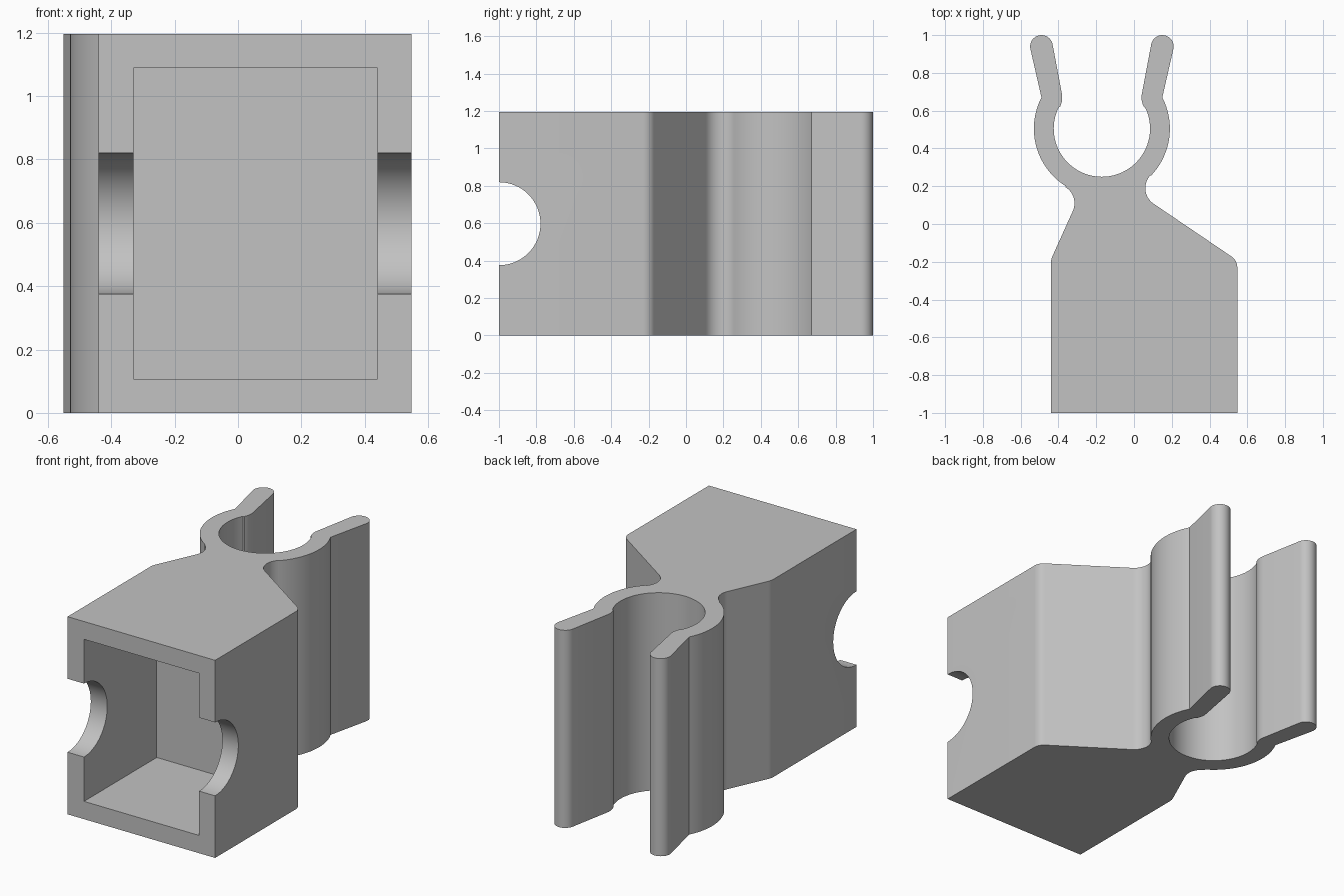
import bpy, bmesh
from math import cos, sin, radians
from mathutils import Matrix

HEIGHT = 1.195
AXIS = -0.17          # symmetry line of the clip jaws
CLIP = (AXIS, 0.505)  # centre of the gripped rod

if "Cube" in bpy.data.objects:
    bpy.data.objects.remove(bpy.data.objects["Cube"], do_unlink=True)

grey = bpy.data.materials.new("plain grey")
grey.use_nodes = True
colour = (0.54, 0.54, 0.54, 1)
grey.diffuse_color = colour
grey.node_tree.nodes["Principled BSDF"].inputs["Base Color"].default_value = colour


def arc(centre, radius, start, end, steps):
    """Points along an arc, angles in degrees."""
    angles = [radians(start + (end - start) * i / steps) for i in range(steps + 1)]
    return [(centre[0] + radius * cos(a), centre[1] + radius * sin(a)) for a in angles]


def jaw(root_angle):
    """Left jaw from its root, round the outside, over the tip, to the inner bend."""
    outer = arc(CLIP, 0.36, root_angle, 152.7, 24)
    tip = arc((-0.49, 0.94), 0.06, 193, 13, 16)
    bend = arc(outer[-1], 0.11, 13, -27, 8)
    return outer + tip + bend


def add_object(name, bm):
    bmesh.ops.recalc_face_normals(bm, faces=bm.faces)
    mesh = bpy.data.meshes.new(name)
    bm.to_mesh(mesh)
    bm.free()
    mesh.materials.append(grey)
    obj = bpy.data.objects.new(name, mesh)
    bpy.context.collection.objects.link(obj)
    return obj


def cut(target, cutter):
    mod = target.modifiers.new(cutter.name, "BOOLEAN")
    mod.operation, mod.solver, mod.object = "DIFFERENCE", "EXACT", cutter
    bpy.context.view_layer.objects.active = target
    bpy.ops.object.modifier_apply(modifier=mod.name)
    bpy.data.objects.remove(cutter, do_unlink=True)


# Outline: socket body, necks, two jaws and the round seat between them
outline = [(0.547, -1), (-0.44, -1)]
outline += arc((-0.34, -0.21), 0.10, 180, 156, 5)
outline += arc((-0.415, 0.11), 0.10, -24, 58, 14)
outline += jaw(238)
outline += arc(CLIP, 0.255, 154, 386, 56)
outline += [(2 * AXIS - x, y) for x, y in reversed(jaw(224))]
outline += arc((0.16, 0.19), 0.10, 136, 237, 14)
outline += arc((0.477, -0.23), 0.07, 57, 0, 8)

bm = bmesh.new()
face = bm.faces.new([bm.verts.new((x, y, 0)) for x, y in outline])
extruded = bmesh.ops.extrude_face_region(bm, geom=[face])["geom"]
bmesh.ops.translate(bm, vec=(0, 0, HEIGHT),
                    verts=[v for v in extruded if isinstance(v, bmesh.types.BMVert)])
clip = add_object("clip_with_socket", bm)

# Rectangular socket, open at the front
bm = bmesh.new()
bmesh.ops.create_cube(bm, size=1, matrix=Matrix.Translation((0.055, -0.805, HEIGHT / 2))
                      @ Matrix.Diagonal((0.77, 1.0, 0.98, 1)))
cut(clip, add_object("socket_cutter", bm))

# Half-round notches in both side walls
bm = bmesh.new()
bmesh.ops.create_cone(bm, cap_ends=True, segments=64, radius1=0.222, radius2=0.222, depth=2,
                      matrix=Matrix.Translation((0, -1, HEIGHT / 2))
                      @ Matrix.Rotation(radians(90), 4, "Y"))
cut(clip, add_object("notch_cutter", bm))

# Smooth curved walls, crisp corners
bpy.ops.object.select_all(action="DESELECT")
clip.select_set(True)
bpy.context.view_layer.objects.active = clip
bpy.ops.object.shade_smooth_by_angle(angle=radians(25))
